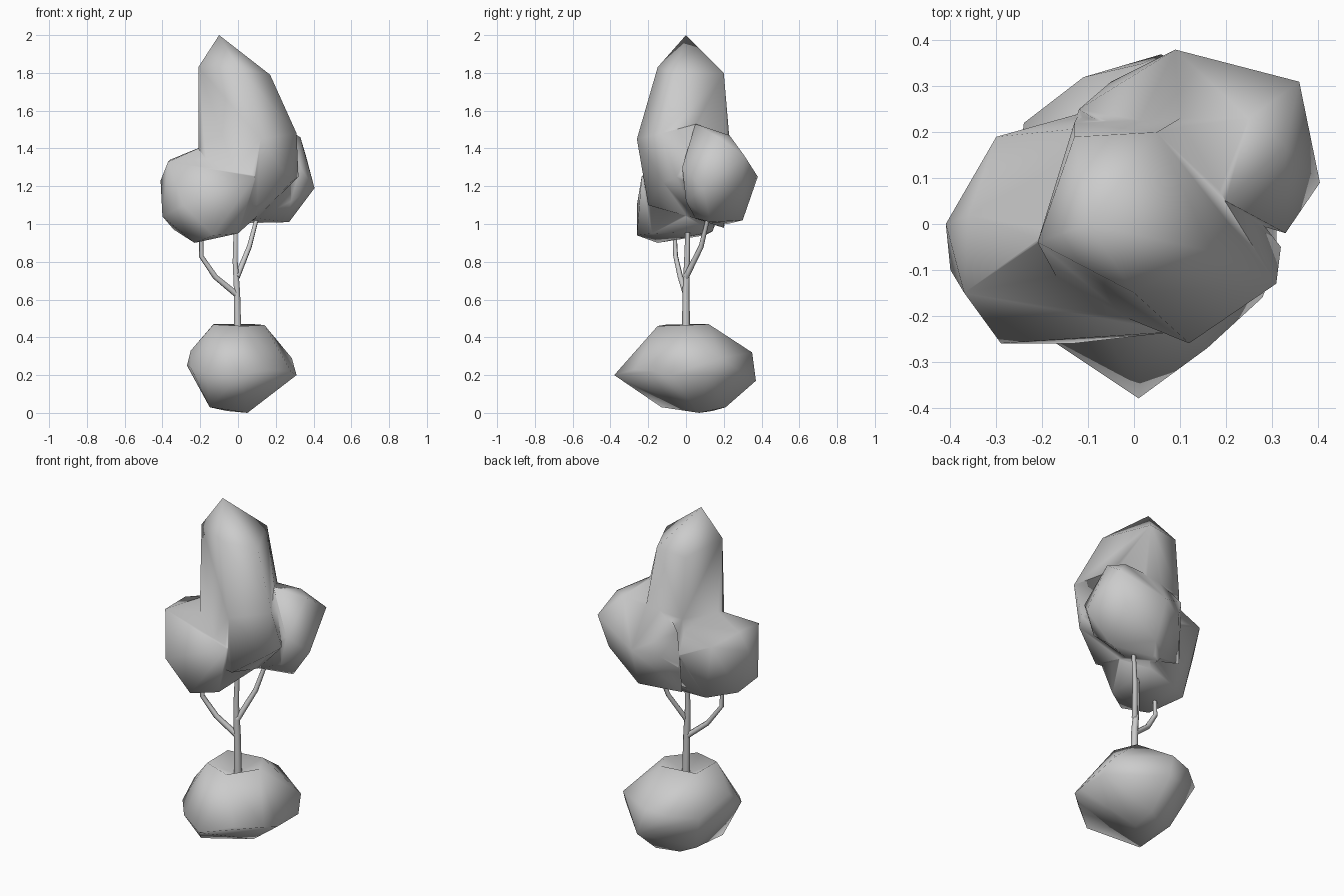
import bpy, bmesh

if "Cube" in bpy.data.objects:
    bpy.data.objects.remove(bpy.data.objects["Cube"])


def hull(name, points, dip_above=None):
    """Faceted smooth-shaded lump wrapped around a handful of corner points.
    Faces wholly above dip_above become a shallow hollow."""
    bm = bmesh.new()
    for p in points:
        bm.verts.new(p)
    bmesh.ops.convex_hull(bm, input=bm.verts[:])
    loose = [v for v in bm.verts if not v.link_faces]
    bmesh.ops.delete(bm, geom=loose, context='VERTS')
    bmesh.ops.recalc_face_normals(bm, faces=bm.faces[:])
    if dip_above is not None:
        top = [f for f in bm.faces if all(v.co.z > dip_above for v in f.verts)]
        cap = bmesh.ops.dissolve_faces(bm, faces=top)["region"]
        bmesh.ops.poke(bm, faces=cap, offset=-.07)
    for f in bm.faces:
        f.smooth = True
    me = bpy.data.meshes.new(name)
    bm.to_mesh(me)
    bm.free()
    ob = bpy.data.objects.new(name, me)
    bpy.context.collection.objects.link(ob)
    return ob


def select_only(ob):
    bpy.ops.object.select_all(action='DESELECT')
    ob.select_set(True)
    bpy.context.view_layer.objects.active = ob


def merge(base, other):
    """Fuse another lump into base."""
    mod = base.modifiers.new("merge", 'BOOLEAN')
    mod.operation = 'UNION'
    mod.solver = 'EXACT'
    mod.object = other
    select_only(base)
    bpy.ops.object.modifier_apply(modifier="merge")
    bpy.data.objects.remove(other)


def branch(name, points, r0, r1):
    """Tapered polygonal limb along a path."""
    cu = bpy.data.curves.new(name, 'CURVE')
    cu.dimensions = '3D'
    cu.bevel_depth = 1.0
    cu.bevel_resolution = 1
    cu.use_fill_caps = True
    sp = cu.splines.new('POLY')
    sp.points.add(len(points) - 1)
    for i, p in enumerate(points):
        sp.points[i].co = (*p, 1)
        sp.points[i].radius = r0 + (r1 - r0) * i / (len(points) - 1)
    ob = bpy.data.objects.new(name, cu)
    bpy.context.collection.objects.link(ob)
    select_only(ob)
    bpy.ops.object.convert(target='MESH')


# Boulder at the base, hollowed around the trunk
hull("base_rock", [
    (-.13, -.1, .468), (.03, -.15, .46), (.14, 0, .465), (.08, .12, .47),
    (-.13, .09, .47),
    (-.25, -.05, .33), (-.27, -.02, .25), (-.25, -.16, .24), (-.24, .22, .28),
    (-.11, .32, .3), (.02, .35, .32), (.06, .19, .41), (.06, .37, .17),
    (.285, .18, .29), (.31, .12, .2), (.31, -.08, .2), (.28, -.16, .22),
    (.16, -.27, .23), (.01, -.38, .2), (-.17, -.26, .21),
    (-.15, -.13, .03), (.05, .07, .0), (.05, .21, .03), (-.06, .14, .01),
    (-.15, .12, .05)], dip_above=.45)

# Trunk and branches
branch("trunk", [(.0, 0, .36), (-.005, 0, .64), (-.015, .005, .8),
                 (-.012, .01, 1.0)], .022, .012)
branch("left_branch", [(-.005, 0, .625), (-.12, -.03, .72), (-.195, -.055, .83),
                       (-.195, -.06, .95)], .017, .011)
branch("right_branch", [(-.005, 0, .72), (.06, .08, .88), (.105, .12, 1.05)],
       .016, .011)

# Crown: tall column
crown = hull("crown", [
    (-.1, 0, 2.0), (-.21, -.04, 1.83), (-.13, .19, 1.78), (.05, .2, 1.8),
    (.17, -.06, 1.79), (0, -.15, 1.83),
    (-.21, -.04, 1.4), (-.13, .22, 1.43), (.1, .23, 1.45), (.31, -.13, 1.48),
    (.12, -.26, 1.45), (.32, -.05, 1.25), (.28, -.12, 1.22),
    (.1, -.2, 1.1), (.1, .05, 1.03), (.1, .2, 1.1), (-.12, .24, 1.15),
    (.0, .2, .98), (-.15, -.15, 1.1)])

# Low left lobe
merge(crown, hull("crown_left_lobe", [
    (-.41, 0, 1.23), (-.40, -.1, 1.04), (-.36, .02, 1.34), (-.37, -.15, 1.33),
    (-.3, .19, 1.3), (-.29, -.26, 1.1), (-.13, -.26, .94), (-.23, -.15, .9),
    (-.34, 0, .97), (-.2, .1, .94), (0, .14, .96), (-.12, .24, 1.22),
    (0, -.18, .95), (.09, -.235, 1.25), (.1, 0, 1.04), (-.19, -.02, 1.41),
    (.1, .2, 1.2), (0, .22, 1.4)]))

# Foliage clump behind on the right
merge(crown, hull("crown_right_lobe", [
    (.36, .31, 1.36), (.405, .09, 1.19), (.33, .17, 1.46), (.33, -.02, 1.3),
    (.25, .23, 1.47), (.09, .38, 1.25), (.27, .13, 1.01), (.1, .3, 1.02),
    (.1, .05, 1.03), (.2, .05, 1.53), (0, .2, 1.48), (-.12, .25, 1.36),
    (-.05, .31, 1.22), (-.13, .22, 1.0), (.3, .29, 1.18), (.28, 0, 1.12)]))
for f in crown.data.polygons:
    f.use_smooth = True
